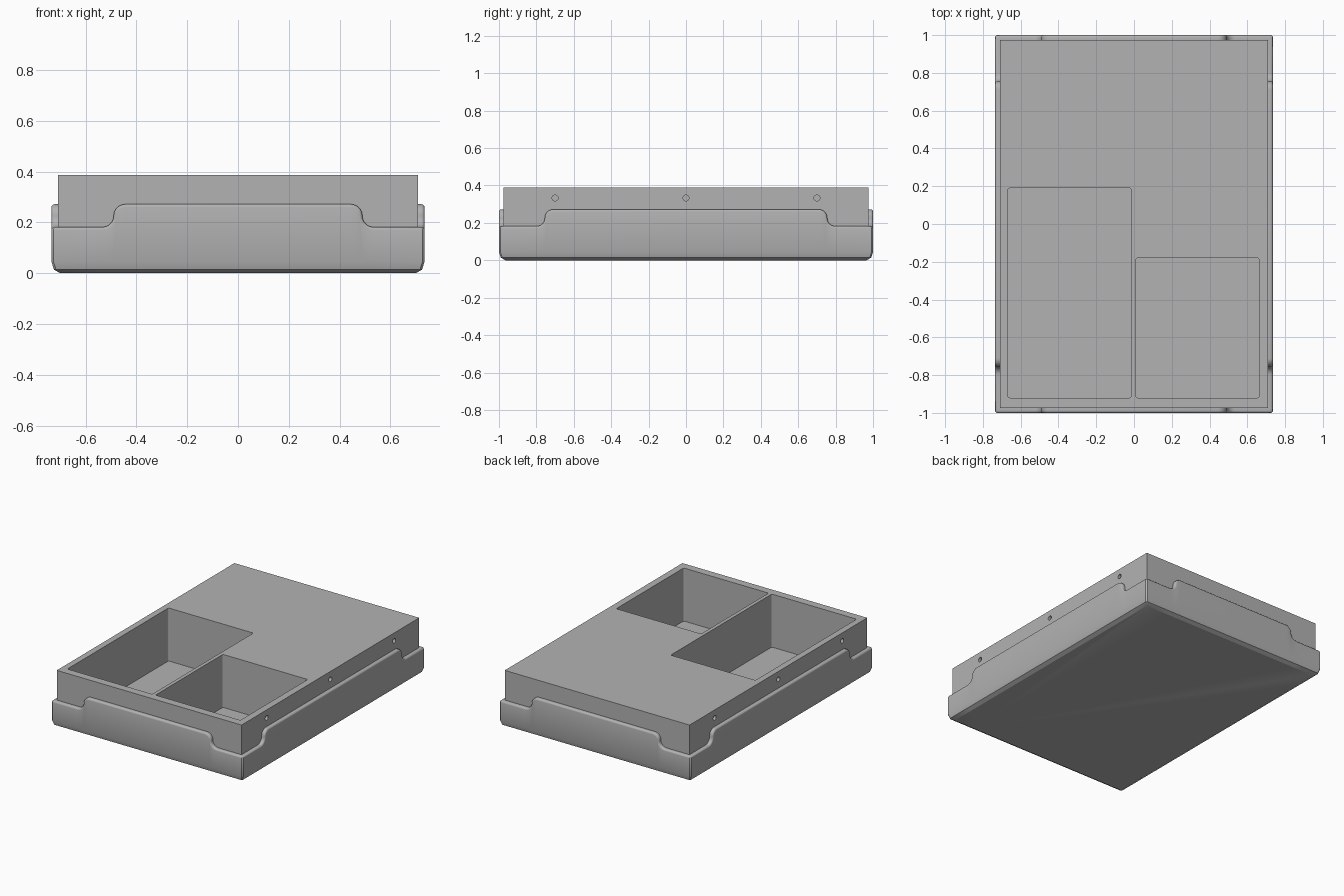
import bpy, bmesh, math
from mathutils import Matrix, Vector

default = bpy.data.objects.get("Cube")
if default:
    bpy.data.objects.remove(default, do_unlink=True)

grey = bpy.data.materials.new("plain grey")
grey.use_nodes = True
grey.diffuse_color = (0.45, 0.45, 0.45, 1)
grey.node_tree.nodes["Principled BSDF"].inputs["Base Color"].default_value = grey.diffuse_color

HX, HY = 0.735, 1.0          # outer half sizes of the tray
WALL, FLOOR = 0.025, 0.02
HIGH, LOW = 0.272, 0.182     # tall and low parts of the rim
R = (HIGH - LOW) / 2         # radius of the rim's S-curves


def new_object(name, bm):
    bmesh.ops.recalc_face_normals(bm, faces=bm.faces)
    mesh = bpy.data.meshes.new(name)
    bm.to_mesh(mesh)
    bm.free()
    mesh.materials.append(grey)
    obj = bpy.data.objects.new(name, mesh)
    bpy.context.collection.objects.link(obj)
    return obj


def box(name, low, high, round_corners=0):
    bm = bmesh.new()
    low, high = Vector(low), Vector(high)
    bmesh.ops.create_cube(bm, size=1, matrix=Matrix.Translation((low + high) / 2)
                          @ Matrix.Diagonal((*(high - low), 1)))
    if round_corners:
        upright = [e for e in bm.edges if abs(e.verts[0].co.z - e.verts[1].co.z) > 0.01]
        bmesh.ops.bevel(bm, geom=upright, offset=round_corners, segments=3,
                        profile=0.5, affect='EDGES')
    return new_object(name, bm)


def rim_curve(half, drop, corner, steps=8):
    """Rim outline of one side, offset inwards by drop: (along, height)."""
    mid = (HIGH + LOW) / 2
    side = []
    for i in range(steps + 1):                       # convex upper arc
        a = math.pi / 2 * (1 - i / steps)
        side.append((half - R + (R - drop) * math.cos(a), mid + (R - drop) * math.sin(a)))
    for i in range(1, steps + 1):                    # concave lower arc
        a = math.pi / 2 * i / steps
        side.append((half + R - (R + drop) * math.cos(a), mid - (R + drop) * math.sin(a)))
    side.append((corner, LOW - drop))
    return [(-x, z) for x, z in reversed(side)] + side


def tray_ring(inset, drop=0.0, z=None):
    """One closed loop round the tray; follows the rim unless z is given."""
    x, y, c = HX - inset, HY - inset, 0.008
    points = []
    front = rim_curve(0.49, drop, x - c)
    flank = rim_curve(0.755, drop, y - c)
    points += [(a, -y, h) for a, h in front]
    points += [(x, a, h) for a, h in flank]
    points += [(-a, y, h) for a, h in front]
    points += [(-x, -a, h) for a, h in flank]
    return [(px, py, h if z is None else z) for px, py, h in points]


# Tray: rounded foot, wall, softened rim, inner wall, floor
rings = [tray_ring(0.035, z=0), tray_ring(0.01, z=0.014), tray_ring(0, z=0.045)]
soft = 0.012
for i in range(5):
    a = math.pi / 2 * i / 4
    rings.append(tray_ring(soft * (1 - math.cos(a)), soft * (1 - math.sin(a))))
rings += [tray_ring(WALL), tray_ring(WALL, z=FLOOR)]
bm = bmesh.new()
loops = [[bm.verts.new(p) for p in ring] for ring in rings]
for lower, upper in zip(loops, loops[1:]):
    for i in range(len(lower)):
        j = (i + 1) % len(lower)
        bm.faces.new((lower[i], lower[j], upper[j], upper[i]))
bm.faces.new(loops[0])
bm.faces.new(loops[-1])
tray = new_object("tray", bm)
bpy.context.view_layer.objects.active = tray
tray.select_set(True)
bpy.ops.object.shade_smooth_by_angle(angle=math.radians(25))
tray.select_set(False)

# Insert block with two open pockets and peg holes along both flanks
block = box("insert_block", (-0.71, -0.975, 0.01), (0.71, 0.975, 0.388))
cutters = [
    box("large_pocket_cutter", (-0.667, -0.92, FLOOR), (-0.015, 0.19, 0.5), 0.01),
    box("small_pocket_cutter", (0.01, -0.92, FLOOR), (0.662, -0.18, 0.5), 0.01),
]
bm = bmesh.new()
for x in (-0.71, 0.71):
    for y in (-0.7, 0, 0.7):
        bmesh.ops.create_cone(bm, cap_ends=True, segments=24, radius1=0.016, radius2=0.016,
                              depth=0.06, matrix=Matrix.Translation((x, y, 0.333))
                              @ Matrix.Rotation(math.pi / 2, 4, 'Y'))
cutters.append(new_object("peg_hole_cutter", bm))
for cutter in cutters:
    cutter.hide_render = True
    cutter.hide_set(True)
    cutter.display_type = 'WIRE'
    cut = block.modifiers.new(cutter.name, 'BOOLEAN')
    cut.operation = 'DIFFERENCE'
    cut.solver = 'EXACT'
    cut.object = cutter
